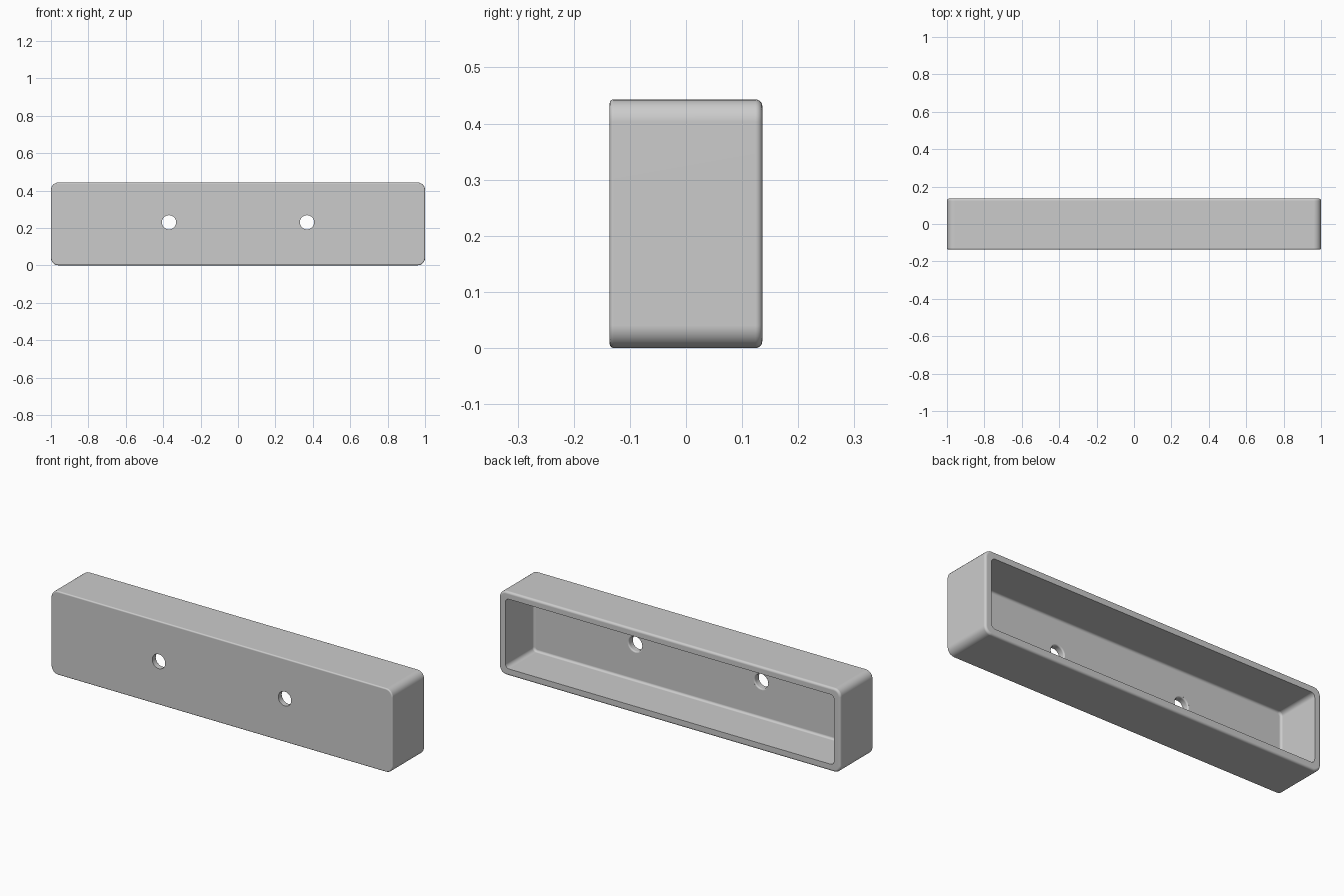
import bpy
import bmesh
from math import pi, sin, cos

old = bpy.data.objects.get("Cube")
if old:
    bpy.data.objects.remove(old, do_unlink=True)

W, H, D = 1.0, 0.2215, 0.136      # half width, half height, half depth
WALL, CORNER, INNER = 0.037, 0.04, 0.022
FRONT_R, BACK_R, FLOOR_R = 0.007, 0.012, 0.012
FLOOR = -D + 0.034
HOLE_X, HOLE_Z, HOLE_R, HOLE_FILLET = 0.369, 0.23, 0.038, 0.007
SEG = 6

grey = bpy.data.materials.new("grey")
grey.use_nodes = True
grey.diffuse_color = (0.6, 0.6, 0.6, 1)
grey.node_tree.nodes["Principled BSDF"].inputs["Base Color"].default_value = (0.6, 0.6, 0.6, 1)


def rounded_ring(y, inset, radius):
    """Rounded rectangle in the xz plane at depth y."""
    w, h, pts = W - inset, H - inset, []
    for q, (sx, sz) in enumerate([(1, 1), (-1, 1), (-1, -1), (1, -1)]):
        for i in range(SEG + 1):
            a = (q + i / SEG) * pi / 2
            pts.append((sx * (w - radius) + radius * cos(a), y,
                        H + sz * (h - radius) + radius * sin(a)))
    return pts


def circle_ring(x, y, r, n=40):
    return [(x + r * cos(2 * pi * i / n), y, HOLE_Z + r * sin(2 * pi * i / n))
            for i in range(n)]


def loft(name, rings):
    """Skin consecutive rings and cap both ends."""
    bm = bmesh.new()
    loops = [[bm.verts.new(p) for p in ring] for ring in rings]
    for a, b in zip(loops, loops[1:]):
        for i in range(len(a)):
            j = (i + 1) % len(a)
            bm.faces.new((a[i], a[j], b[j], b[i]))
    bm.faces.new(loops[0])
    bm.faces.new(loops[-1])
    bmesh.ops.recalc_face_normals(bm, faces=bm.faces)
    mesh = bpy.data.meshes.new(name)
    bm.to_mesh(mesh)
    bm.free()
    mesh.materials.append(grey)
    obj = bpy.data.objects.new(name, mesh)
    bpy.context.collection.objects.link(obj)
    return obj


steps = [i / SEG * pi / 2 for i in range(SEG + 1)]
rings = []
# Front edge fillet, then back edge fillet
for a in steps:
    k = FRONT_R * (1 - sin(a))
    rings.append(rounded_ring(-D + FRONT_R * (1 - cos(a)), k, CORNER - k))
for a in steps:
    k = BACK_R * (1 - cos(a))
    rings.append(rounded_ring(D - BACK_R * (1 - sin(a)), k, CORNER - k))
# Rim, cavity wall and cavity floor fillet
rings.append(rounded_ring(D, WALL, INNER))
for a in steps:
    k = FLOOR_R * (1 - cos(a))
    rings.append(rounded_ring(FLOOR + FLOOR_R * (1 - sin(a)), WALL + k, INNER - k))
shell = loft("shell", rings)

# Screw holes, rounded where they meet the cavity floor
bpy.context.view_layer.objects.active = shell
shell.select_set(True)
for side in (-1, 1):
    x = side * HOLE_X
    profile = [(-D - 0.05, HOLE_R)]
    profile += [(FLOOR - HOLE_FILLET * (1 - sin(a)) - 0.0001,
                 HOLE_R + HOLE_FILLET * (1 - cos(a))) for a in steps]
    profile.append((FLOOR + 0.05, HOLE_R + HOLE_FILLET))
    cutter = loft("hole_cutter", [circle_ring(x, y, r) for y, r in profile])
    cutter.hide_render = True
    cut = shell.modifiers.new("hole", 'BOOLEAN')
    cut.operation, cut.solver, cut.object = 'DIFFERENCE', 'EXACT', cutter
    bpy.ops.object.modifier_apply(modifier=cut.name)
    bpy.data.objects.remove(cutter, do_unlink=True)

# Smooth fillets with flat main faces
bpy.ops.object.shade_smooth_by_angle(angle=pi / 6)
weighted = shell.modifiers.new("flat_faces", 'WEIGHTED_NORMAL')
weighted.keep_sharp = True
